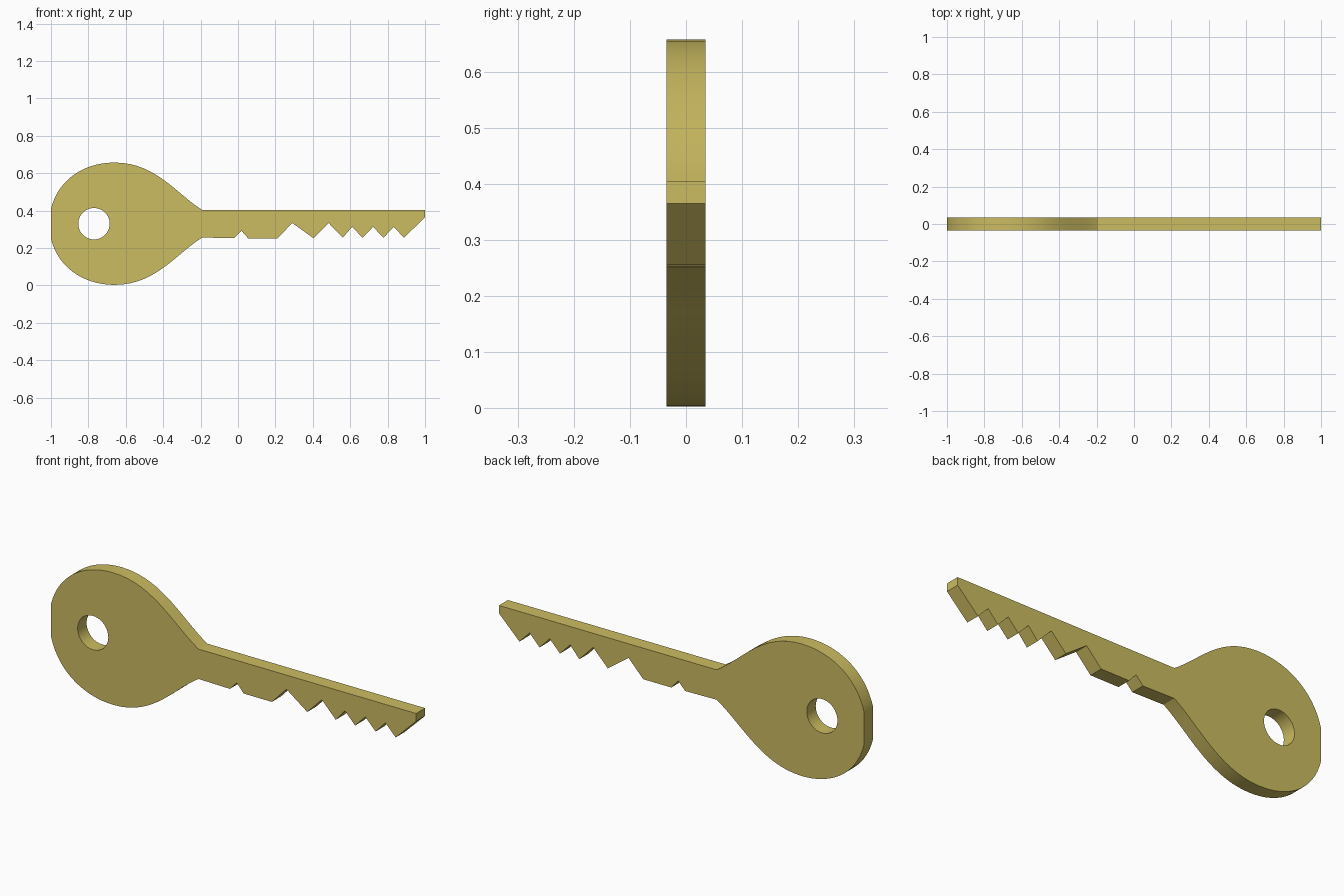
import bpy, bmesh, math
from mathutils import Vector
from mathutils.geometry import interpolate_bezier

if "Cube" in bpy.data.objects:
    bpy.data.objects.remove(bpy.data.objects["Cube"])

HALF = 0.035   # half thickness
MID = 0.33     # mirror height of the bow


def bez(a, b, c, d, n=16):
    pts = interpolate_bezier(*[Vector((p[0], 0, p[1])) for p in (a, b, c, d)], n)
    return [(p.x, p.z) for p in pts]


# bow: upper half from the flat left edge to the shaft, lower half mirrored
upper = bez((-1, 0.41), (-0.96, 0.57), (-0.82, 0.657), (-0.66, 0.657))
upper += bez((-0.66, 0.657), (-0.44, 0.657), (-0.33, 0.49), (-0.192, 0.404))[1:]
lower = [(x, 2 * MID - z) for x, z in upper]

# blade: straight back, bevelled tip, cut teeth
blade = [(1, 0.404), (1, 0.365), (0.888, 0.255), (0.832, 0.313), (0.778, 0.255),
         (0.722, 0.313), (0.666, 0.255), (0.61, 0.313), (0.56, 0.255), (0.484, 0.334),
         (0.404, 0.252), (0.29, 0.334), (0.21, 0.25), (0.056, 0.25), (0.018, 0.293),
         (-0.02, 0.253)]
outline = upper + blade + lower[::-1]

# key-ring hole
hole = [(-0.77 + 0.084 * math.cos(a), MID + 0.084 * math.sin(a))
        for a in (math.tau * i / 40 for i in range(40))]

bm = bmesh.new()
edges = []
for loop in (outline, hole):
    vs = [bm.verts.new((x, -HALF, z)) for x, z in loop]
    edges += [bm.edges.new((vs[i - 1], vs[i])) for i in range(len(vs))]
bmesh.ops.triangle_fill(bm, edges=edges, use_beauty=True, use_dissolve=False)

# thickness
ext = bmesh.ops.extrude_face_region(bm, geom=bm.faces[:], use_keep_orig=True)
for v in ext["geom"]:
    if isinstance(v, bmesh.types.BMVert):
        v.co.y = HALF
bmesh.ops.recalc_face_normals(bm, faces=bm.faces[:])

mesh = bpy.data.meshes.new("key")
bm.to_mesh(mesh)
bm.free()
key = bpy.data.objects.new("key", mesh)
bpy.context.collection.objects.link(key)

# brass
brass = bpy.data.materials.new("brass")
brass.diffuse_color = (0.6, 0.5, 0.12, 1)
brass.use_nodes = True
brass.node_tree.nodes["Principled BSDF"].inputs["Base Color"].default_value = brass.diffuse_color
mesh.materials.append(brass)

bpy.context.view_layer.objects.active = key
key.select_set(True)
bpy.ops.object.shade_smooth_by_angle(angle=math.radians(25))
